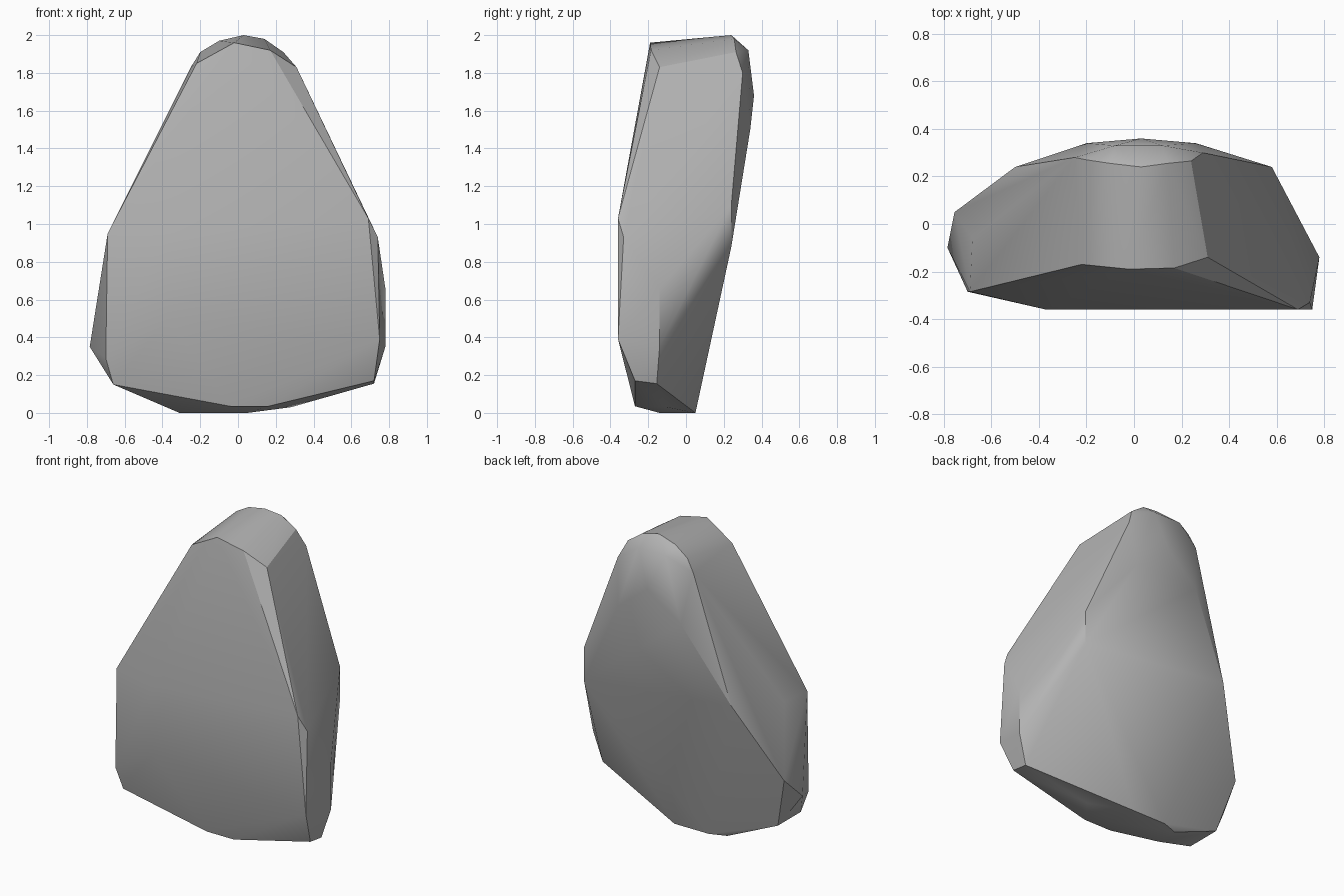
import bpy, bmesh, math

cube = bpy.data.objects.get("Cube")
if cube:
    bpy.data.objects.remove(cube, do_unlink=True)

# Corner points of the boulder, grouped by side
front = [(-.69, -.285, .95), (-.7, -.285, .29), (-.37, -.36, .95), (-.37, -.36, .5),
         (.69, -.36, 1.03), (.75, -.36, .39), (.74, -.33, .93), (.72, -.27, .17)]
top = [(-.22, -.17, 1.85), (-.02, -.19, 1.96), (.17, -.185, 1.92), (.31, -.14, 1.83),
       (-.25, .28, 1.83), (-.2, .27, 1.91), (-.1, .255, 1.97), (.03, .24, 2),
       (.14, .255, 1.98), (.24, .265, 1.91), (.29, .3, 1.8)]
back = [(-.08, .33, 1.92), (.12, .33, 1.92), (.03, .36, 1.68), (-.2, .34, 1.5),
        (.26, .34, 1.5), (.58, .24, 1.1), (.58, .24, .88), (-.5, .24, 1)]
sides = [(.78, -.14, .66), (.78, -.14, .35), (.72, -.155, .155), (-.68, -.06, .96),
         (-.785, -.1, .35), (-.755, .05, .5), (-.66, -.02, .15), (-.66, -.26, .15)]
base = [(-.04, -.27, .035), (.16, -.27, .035), (-.31, -.14, 0), (.05, -.14, 0),
        (.28, -.1, .03), (.05, .05, 0), (-.2, .05, 0), (-.31, .01, 0)]

# Wrap the points in a convex skin
bm = bmesh.new()
for point in front + top + back + sides + base:
    bm.verts.new(point)
hull = bmesh.ops.convex_hull(bm, input=bm.verts)
loose = {g for g in hull["geom_interior"] + hull["geom_unused"]
         if isinstance(g, bmesh.types.BMVert)}
bmesh.ops.delete(bm, geom=list(loose), context="VERTS")
bmesh.ops.recalc_face_normals(bm, faces=bm.faces)
mesh = bpy.data.meshes.new("boulder")
bm.to_mesh(mesh)
bm.free()
boulder = bpy.data.objects.new("boulder", mesh)
bpy.context.collection.objects.link(boulder)

# Stone colour
stone = bpy.data.materials.new("grey stone")
stone.use_nodes = True
colour = (.45, .45, .45, 1)
stone.diffuse_color = colour
stone.node_tree.nodes["Principled BSDF"].inputs["Base Color"].default_value = colour
mesh.materials.append(stone)

# Soft facets with crisp main ridges
bpy.ops.object.select_all(action="DESELECT")
boulder.select_set(True)
bpy.context.view_layer.objects.active = boulder
bpy.ops.object.shade_smooth_by_angle(angle=math.radians(30))
